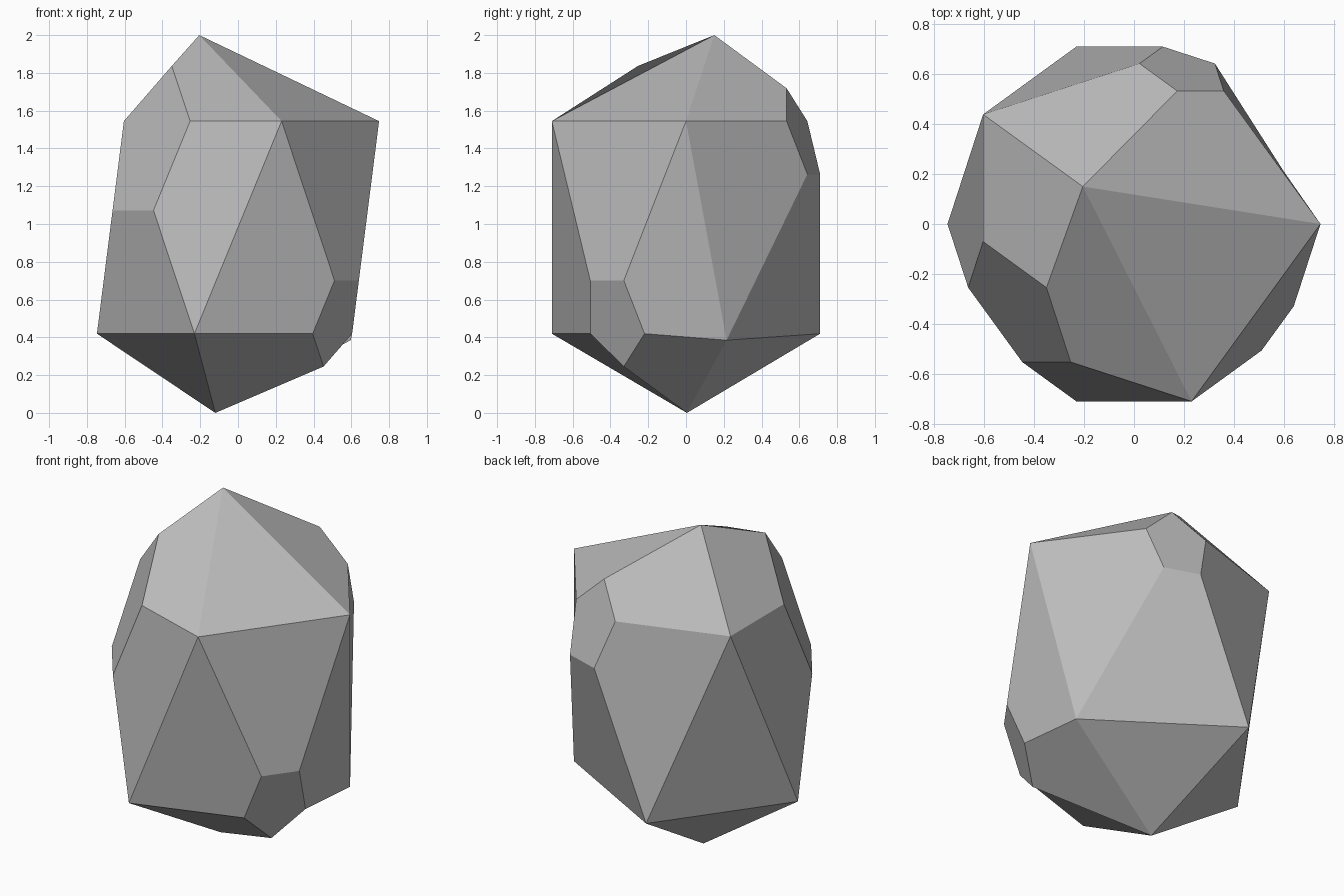
import bpy
import bmesh
from mathutils import Vector, Matrix

if "Cube" in bpy.data.objects:
    bpy.data.objects.remove(bpy.data.objects["Cube"])

# Stone colour
stone_grey = bpy.data.materials.new("stone_grey")
stone_grey.diffuse_color = (0.5, 0.5, 0.5, 1.0)
stone_grey.use_nodes = True
stone_grey.node_tree.nodes["Principled BSDF"].inputs["Base Color"].default_value = stone_grey.diffuse_color

# Stretched twenty-sided stone
bm = bmesh.new()
bmesh.ops.create_icosphere(bm, subdivisions=1, radius=1.0)
bm.transform(Matrix.Translation((0, 0, 0.982)) @ Matrix.Diagonal((0.835, 0.835, 1.258, 1)))


def corner(x, y, z):
    """Corner of the stone closest to a point."""
    return min(bm.verts, key=lambda v: (v.co - Vector((x, y, z))).length)


# Chipped corners: position and share of each edge removed
chips = [((-0.60, -0.44, 1.545), 42),
         ((0.23, 0.71, 1.545), 25),
         ((0.60, -0.44, 0.42), 25)]
for place, percent in chips:
    bmesh.ops.bevel(bm, geom=[corner(*place)], offset=percent, offset_type='PERCENT',
                    segments=1, profile=0.5, affect='VERTICES', clamp_overlap=False)

# Uneven peak, base and one lower corner
shifts = [((0, 0, 2.24), (-0.205, 0.15, 2.0)),
          ((0, 0, -0.276), (-0.12, 0.005, 0.0)),
          ((0.60, 0.44, 0.42), (0.597, 0.215, 0.385))]
for old, new in shifts:
    corner(*old).co = new

bmesh.ops.recalc_face_normals(bm, faces=bm.faces)
mesh = bpy.data.meshes.new("stone")
bm.to_mesh(mesh)
bm.free()
mesh.materials.append(stone_grey)
bpy.context.collection.objects.link(bpy.data.objects.new("stone", mesh))
